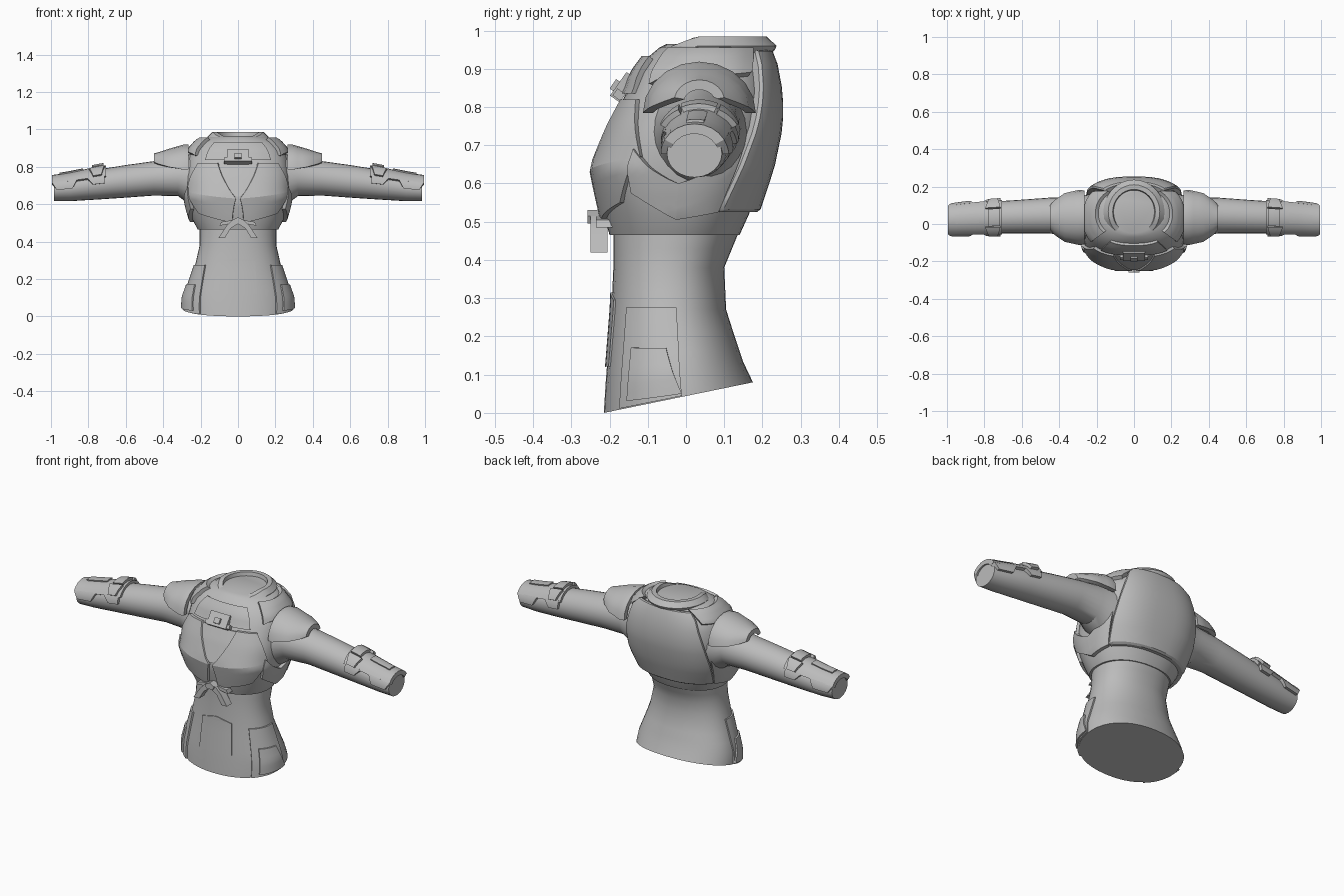
import bpy, bmesh
from math import sin, cos, asin, radians, degrees, pi

cube = bpy.data.objects.get("Cube")
if cube:
    bpy.data.objects.remove(cube)

grey = bpy.data.materials.new("plain_grey")
grey.use_nodes = True
grey.diffuse_color = (0.5, 0.5, 0.5, 1)
grey.node_tree.nodes["Principled BSDF"].inputs["Base Color"].default_value = (0.5, 0.5, 0.5, 1)


def make(name, verts, faces, mirror=False, angle=30):
    mesh = bpy.data.meshes.new(name)
    mesh.from_pydata(verts, [], faces)
    bm = bmesh.new()
    bm.from_mesh(mesh)
    bmesh.ops.recalc_face_normals(bm, faces=bm.faces)
    bm.to_mesh(mesh)
    bm.free()
    mesh.materials.append(grey)
    ob = bpy.data.objects.new(name, mesh)
    bpy.context.collection.objects.link(ob)
    bpy.ops.object.select_all(action='DESELECT')
    ob.select_set(True)
    bpy.context.view_layer.objects.active = ob
    bpy.ops.object.shade_smooth_by_angle(angle=radians(angle))
    if mirror:
        ob.modifiers.new("mirror", 'MIRROR')
    return ob


def row(table, t):
    """Linear interpolation of a table whose first column is the position."""
    t = min(max(t, table[0][0]), table[-1][0])
    for a, b in zip(table, table[1:]):
        if t <= b[0]:
            f = (t - a[0]) / (b[0] - a[0])
            return [p + (q - p) * f for p, q in zip(a, b)]


def power(v, e):
    return abs(v) ** e * (1 if v > 0 else -1)


# height, front y, back y, half width, squareness
BODY = [(0, -.215, .175, .29, 2.2), (.08, -.21, .15, .285, 2.2), (.27, -.195, .105, .23, 2.2),
        (.38, -.19, .10, .205, 2.2), (.465, -.19, .135, .205, 2.2)]
CHEST = [(.465, -.2, .14, .215, 2.2), (.52, -.215, .165, .245, 2.3), (.58, -.228, .185, .262, 2.5),
         (.64, -.24, .205, .275, 2.7), (.75, -.198, .228, .28, 2.7), (.84, -.155, .228, .268, 2.6),
         (.89, -.13, .215, .25, 2.5), (.93, -.1, .2, .215, 2.3), (.955, -.07, .19, .175, 2.1),
         (.965, -.05, .18, .13, 2)]


def trunk(table):
    """Surface: angle 0 front, 90 left side, 180 back."""
    def surface(a, z, lift=0):
        _, f, b, w, e = row(table, z)
        a = radians(a)
        x = (w + lift) * power(sin(a), 2 / e)
        y = (f + b) / 2 - ((b - f) / 2 + lift) * power(cos(a), 2 / e)
        tilt = max(0, 1 - z / .27) * .08 * (y + .215) / .39
        return x, y, z + tilt + (lift * .7 if z > .86 else 0)
    return surface


def limb(table):
    """Surface along x: angle 0 top, 90 front."""
    def surface(a, x, lift=0):
        _, cy, cz, ry, rz = row(table, x)
        a = radians(a)
        return x, cy - (ry + lift) * sin(a), cz + (rz + lift) * cos(a)
    return surface


def loft(name, surface, stations, n, mirror=False, angle=30):
    verts = [surface(360 * i / n, t) for t in stations for i in range(n)]
    m = len(stations)
    faces = [(j * n + i, j * n + (i + 1) % n, (j + 1) * n + (i + 1) % n, (j + 1) * n + i)
             for j in range(m - 1) for i in range(n)]
    faces += [tuple(range(n)), tuple(range((m - 1) * n, m * n))]
    return make(name, verts, faces, mirror, angle)


def plate(name, surface, corners, lift, sink=-.01, nu=8, nv=6, mirror=True, angle=30, bevel=0):
    """Raised four-cornered plate following a surface."""
    c0, c1, c2, c3 = corners
    verts = []
    for h in (lift, sink):
        for j in range(nv + 1):
            for i in range(nu + 1):
                u, v = i / nu, j / nv
                p = [(a * (1 - u) + b * u) * (1 - v) + (d * (1 - u) + c * u) * v
                     for a, b, c, d in zip(c0, c1, c2, c3)]
                verts.append(surface(p[0], p[1], h))
    k, w = (nu + 1) * (nv + 1), nu + 1
    faces = []
    for j in range(nv):
        for i in range(nu):
            q = (j * w + i, j * w + i + 1, (j + 1) * w + i + 1, (j + 1) * w + i)
            faces += [q, tuple(t + k for t in q)]
    rim = (list(range(nu)) + [j * w + nu for j in range(nv)]
           + [nv * w + i for i in range(nu, 0, -1)] + [j * w for j in range(nv, 0, -1)])
    faces += [(a, b, b + k, a + k) for a, b in zip(rim, rim[1:] + rim[:1])]
    ob = make(name, verts, faces, mirror, angle)
    if bevel:
        m = ob.modifiers.new("bevel", 'BEVEL')
        m.width, m.segments = bevel, 1
    return ob


def prism(name, pts, y0, y1, mirror=False):
    n = len(pts)
    verts = [(x, y, z) for y in (y0, y1) for x, z in pts]
    faces = [tuple(range(n)), tuple(range(n, 2 * n))]
    faces += [(i, (i + 1) % n, (i + 1) % n + n, i + n) for i in range(n)]
    return make(name, verts, faces, mirror)


body, chest = trunk(BODY), trunk(CHEST)


def at(x, z, table=CHEST):
    """Trunk coordinates of a point seen straight from the front."""
    _, _, _, w, e = row(table, z)
    s = degrees(asin(min(1, abs(x) / w) ** (e / 2)))
    return (s if x >= 0 else -s), z


# Trunk
loft("waist", body, [0, .08, .14, .2, .27, .32, .38, .43, .465], 40)
loft("chest", chest, [r[0] for r in CHEST], 48, angle=40)

# Chest armour
plate("breast_upper", chest, [at(.105, .82), at(.205, .82), at(.262, .67), at(.01, .63)], .014)
plate("breast_lower", chest, [at(.01, .63), at(.262, .67), at(.2, .55), at(.03, .5)], .014)
plate("breast_inset", chest, [at(-.1, .815), at(.1, .815), at(.1, .73), at(-.1, .73)], .006, mirror=False)
plate("breast_inset_point", chest, [at(-.1, .73), at(.1, .73), at(.005, .64), at(-.005, .64)], .006, mirror=False)
plate("yoke", chest, [at(-.17, .835), at(.17, .835), at(.12, .925), at(-.12, .925)], .012, mirror=False)
plate("shoulder_strap", chest, [(52, .86), (128, .88), (140, .945), (50, .945)], .016)
plate("back_shell", chest, [(118, .525), (242, .525), (222, .935), (138, .935)], .026, nu=16, nv=10, mirror=False, bevel=.008)
plate("side_shell", chest, [(62, .575), (90, .505), (90, .6), (62, .69)], .02)
plate("side_shell_rear", chest, [(90, .505), (118, .525), (123, .68), (90, .6)], .02)

# Collar with a recessed neck disc
rings = [(.15, .93), (.168, .95), (.172, .96), (.145, .985), (.12, .985), (.112, .95)]


def collar(a, t, lift=0):
    r, z = rings[int(t)]
    a = radians(a)
    y = .065 - r * cos(a)
    return r * sin(a) * .95, y, z - max(0, -y + .03) * .38


loft("collar", collar, range(len(rings)), 32)

# Clasp at the throat
for name, size, loc in (("clasp", (.12, .03, .075), (0, -.165, .852)),
                        ("clasp_button", (.035, .02, .03), (0, -.183, .855)),
                        ("clasp_bar", (.15, .026, .022), (0, -.175, .832))):
    bpy.ops.mesh.primitive_cube_add(size=1, location=loc, rotation=(radians(-35), 0, 0))
    ob = bpy.context.object
    ob.name, ob.scale = name, size
    ob.data.materials.append(grey)

# Bow under the chest
prism("bow_tail", [(0, .525), (.03, .515), (.065, .48), (.105, .42), (.07, .42), (.04, .47), (0, .495)],
      -.25, -.205, True)
prism("bow_knot", [(-.02, .495), (-.03, .515), (0, .53), (.03, .515), (.02, .495)], -.258, -.19)
prism("bow_loop", [(.02, .5), (.03, .515), (.09, .505), (.1, .485), (.07, .49)], -.235, -.19, True)

# Belly and hip plates
plate("belly_plate", body, [at(-.1, .12, BODY), at(.1, .12, BODY), at(.09, .295, BODY), at(-.09, .295, BODY)],
      .005, mirror=False)
plate("belly_point", body, [at(-.09, .295, BODY), at(.09, .295, BODY), at(.01, .315, BODY), at(-.01, .315, BODY)],
      .005, mirror=False)
plate("hip_panel", body, [(42, .003), (92, .003), (96, .275), (47, .275)], .008)
plate("hip_pocket", body, [(52, .02), (92, .01), (86, .155), (56, .165)], .016)

# Arms: x, centre y, centre z, half depth, half height
ARM = [(.2, .035, .735, .13, .15), (.27, .035, .735, .118, .13), (.32, .04, .745, .105, .102),
       (.45, .045, .738, .096, .092), (.6, .04, .722, .09, .087), (.75, .035, .705, .085, .08),
       (.9, .028, .685, .078, .069), (.985, .022, .678, .072, .062), (1, .022, .678, .072, .062)]
arm = limb(ARM)
loft("arm", arm, [r[0] for r in ARM[:-1]], 24, True)

# Forearm armour
plate("forearm_guard", arm, [(-65, .705), (65, .705), (62, .995), (-62, .995)], .016)
for side, word in ((1, "front"), (-1, "rear")):
    plate("guard_lug_inner_" + word, arm, [(side * 60, .715), (side * 60, .81), (side * 88, .775), (side * 88, .715)], .016)
    plate("guard_lug_outer_" + word, arm, [(side * 60, .86), (side * 60, .995), (side * 92, .97), (side * 92, .885)], .016)
    plate("bracelet_block_" + word, arm, [(side * 28, .715), (side * 28, .795), (side * 62, .775), (side * 62, .73)], .03)
plate("bracelet_top", arm, [(-24, .72), (24, .72), (24, .78), (-24, .78)], .03)
plate("wrist_strip", arm, [(-14, .83), (14, .83), (14, .955), (-14, .955)], .023)

# Shoulder pads
PAD = [(.265, .035, .79, .138, .122), (.29, .035, .785, .142, .128), (.37, .035, .79, .125, .1),
       (.43, .035, .805, .085, .065), (.45, .035, .815, .06, .05)]
plate("shoulder_pad", limb(PAD), [(-92, .265), (92, .265), (80, .45), (-80, .45)], .006, -.02, 10, 7, angle=25)
